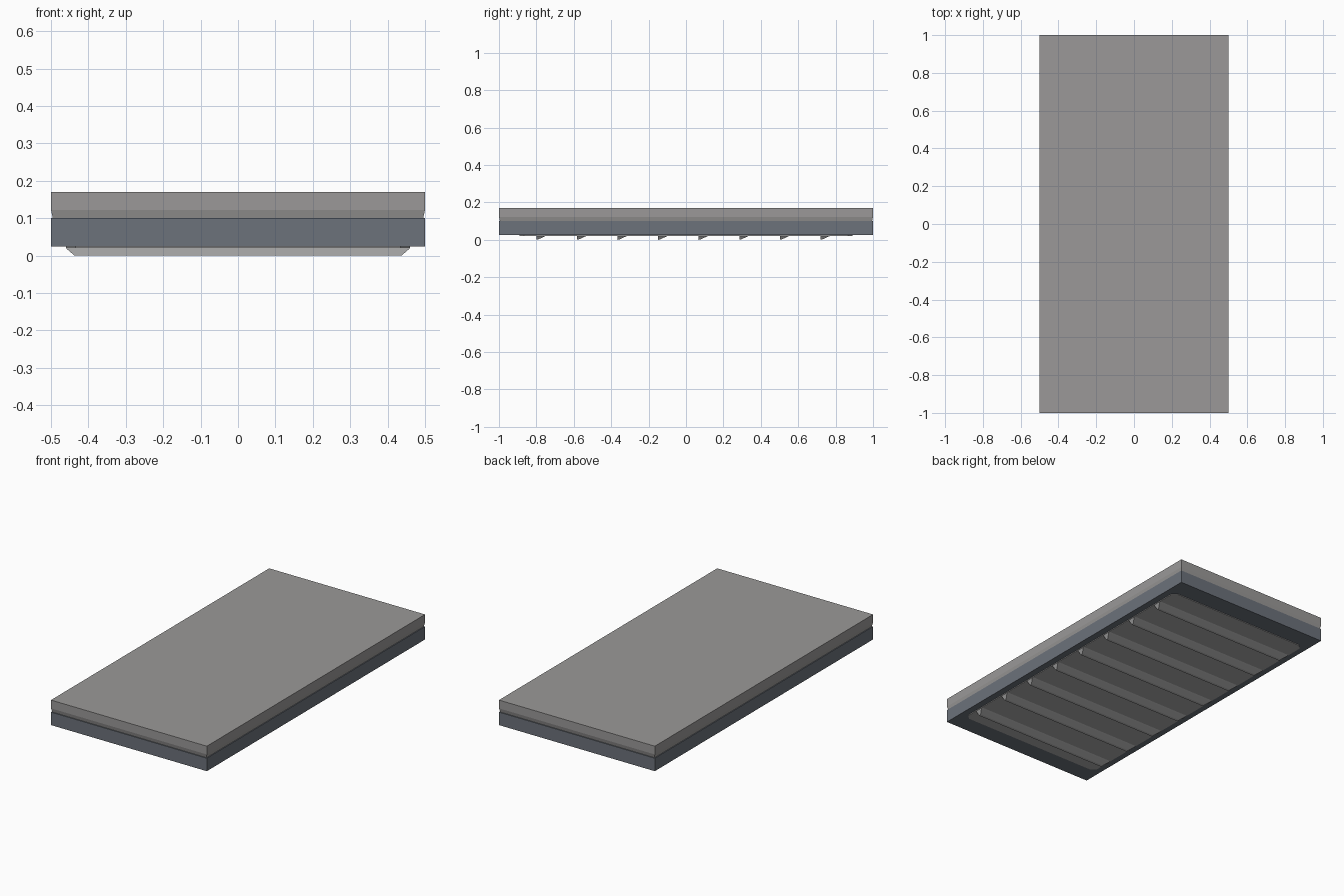
import bpy, bmesh

if "Cube" in bpy.data.objects:
    bpy.data.objects.remove(bpy.data.objects["Cube"])


def material(name, rgb):
    m = bpy.data.materials.new(name)
    m.diffuse_color = (*rgb, 1.0)
    m.use_nodes = True
    m.node_tree.nodes["Principled BSDF"].inputs["Base Color"].default_value = m.diffuse_color
    return m


LID = material("warm_grey", (0.325, 0.318, 0.314))
FRAME = material("slate_blue_grey", (0.150, 0.168, 0.197))
VENT = material("light_grey", (0.42, 0.42, 0.42))


def loft(name, rings, mat):
    """Join equal-length rings of points into a capped solid."""
    bm = bmesh.new()
    loops = [[bm.verts.new(p) for p in r] for r in rings]
    n = len(loops[0])
    for a, b in zip(loops, loops[1:]):
        for i in range(n):
            j = (i + 1) % n
            bm.faces.new((a[i], a[j], b[j], b[i]))
    bm.faces.new(loops[0][::-1])
    bm.faces.new(loops[-1])
    bmesh.ops.recalc_face_normals(bm, faces=bm.faces)
    mesh = bpy.data.meshes.new(name)
    bm.to_mesh(mesh)
    bm.free()
    mesh.materials.append(mat)
    ob = bpy.data.objects.new(name, mesh)
    bpy.context.collection.objects.link(ob)
    return ob


def rect(hx, hy, z, c=0.0):
    """Rectangle ring at height z, with corners cut by c."""
    if not c:
        return [(-hx, -hy, z), (hx, -hy, z), (hx, hy, z), (-hx, hy, z)]
    return [(-hx + c, -hy, z), (hx - c, -hy, z), (hx, -hy + c, z), (hx, hy - c, z),
            (hx - c, hy, z), (-hx + c, hy, z), (-hx, hy - c, z), (-hx, -hy + c, z)]


# Base frame and the lid with its slightly tapered lower lip
loft("base_frame", [rect(0.5, 1.0, 0.025), rect(0.5, 1.0, 0.10)], FRAME)
loft("lid", [rect(0.495, 0.995, 0.10), rect(0.5, 1.0, 0.122), rect(0.5, 1.0, 0.17)], LID)

# Vent panel set into the underside
loft("vent_panel", [rect(0.46, 0.89, 0.021, 0.025), rect(0.46, 0.89, 0.03, 0.025)], VENT)

# Wedge louvres with sloping ends, lowest at their front edge
for i in range(8):
    y = -0.80 + i * 0.217
    rings = []
    for s in (-1, 1):
        rings.append([(s * 0.458, y, 0.025), (s * 0.458, y, 0.018), (s * 0.437, y, 0.0),
                      (s * 0.437, y + 0.012, 0.003), (s * 0.458, y + 0.045, 0.018),
                      (s * 0.458, y + 0.06, 0.025)])
    loft(f"louvre_{i + 1}", rings, VENT)
